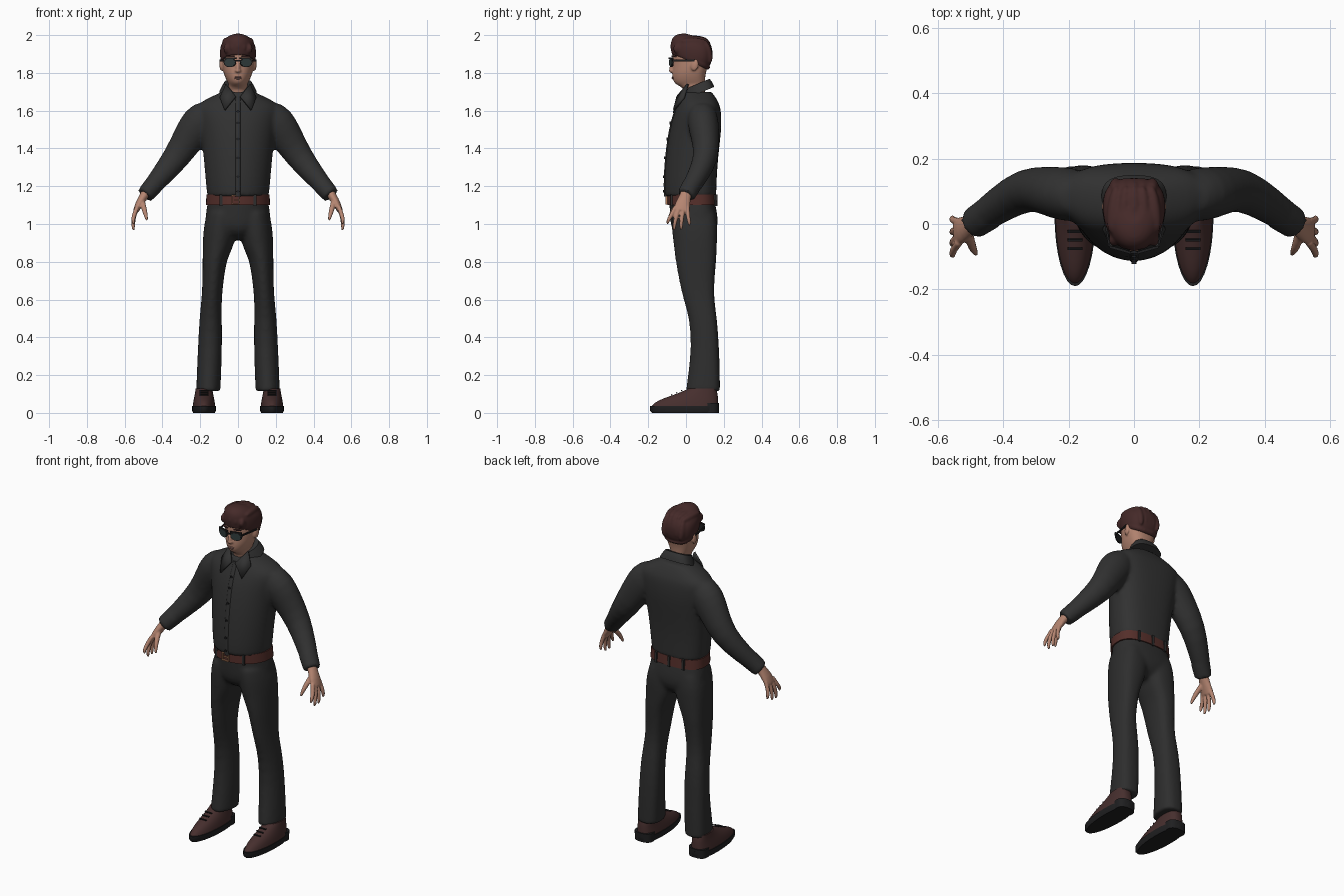
import bpy, bmesh
from math import sin, cos, tau, radians
from mathutils import Vector, Matrix

cube = bpy.data.objects.get("Cube")
if cube:
    bpy.data.objects.remove(cube, do_unlink=True)


def material(name, *rgb):
    m = bpy.data.materials.new(name)
    m.use_nodes = True
    m.diffuse_color = (*rgb, 1)
    m.node_tree.nodes["Principled BSDF"].inputs["Base Color"].default_value = (*rgb, 1)
    return m


SHIRT = material("shirt charcoal", .031, .031, .031)
TROUSER = material("trouser charcoal", .027, .027, .027)
SKIN = material("skin", .46, .235, .165)
LIP = material("lip", .30, .15, .13)
HAIR = material("hair brown", .06, .023, .022)
LEATHER = material("shoe leather", .062, .028, .027)
BELT = material("belt leather", .09, .028, .023)
COPPER = material("buckle copper", .45, .21, .11)
BLACK = material("black", .014, .014, .015)
LENS = material("tinted lens", .03, .045, .045)


def skin_rings(bm, rings):
    """Join rings of points into a closed tube with creased end caps."""
    crease = bm.edges.layers.float.get("crease_edge") or bm.edges.layers.float.new("crease_edge")
    loops = [[bm.verts.new(p) for p in r] for r in rings]
    n = len(loops[0])
    for a, b in zip(loops, loops[1:]):
        for i in range(n):
            j = (i + 1) % n
            bm.faces.new((a[i], a[j], b[j], b[i]))
    for cap in (loops[0], loops[-1]):
        for e in bm.faces.new(cap).edges:
            e[crease] = 1


def stack(bm, stations, x=0, n=24, tilt=0):
    """Level rings: height, front y, back y, half width, optional x; squarer at the back."""
    rings = []
    for z, yf, yb, rx, *cx in stations:
        ox = cx[0] if cx else x
        yc, ring = yf + .6 * (yb - yf), []
        for i in range(n):
            c, s = cos(tau * i / n), sin(tau * i / n)
            p = 1 if s < 0 else .76
            px = rx * abs(c) ** p * (1 if c > 0 else -1)
            py = yc + (yc - yf) * s if s < 0 else yc + (yb - yc) * s ** p
            ring.append((ox + px, py, z + tilt * (py - .04)))
        rings.append(ring)
    skin_rings(bm, rings)


def limb(bm, stations, side=1, n=16):
    """Rings square to a path: x, y, z, thickness, width."""
    pts = [Vector((side * s[0], s[1], s[2])) for s in stations]
    rings = []
    for i, (p, s) in enumerate(zip(pts, stations)):
        t = (pts[min(i + 1, len(pts) - 1)] - pts[max(i - 1, 0)]).normalized()
        v = Vector((0, 1, 0))
        v = (v - t * v.dot(t)).normalized()
        u = v.cross(t)
        rings.append([p + u * s[3] * cos(tau * k / n) + v * s[4] * sin(tau * k / n) for k in range(n)])
    skin_rings(bm, rings)


def place(loc, size, rx=0, rz=0):
    return (Matrix.Translation(loc) @ Matrix.Rotation(rz, 4, "Z")
            @ Matrix.Rotation(rx, 4, "X") @ Matrix.Diagonal((*size, 1)))


def ball(bm, loc, size, rx=0, rz=0):
    bmesh.ops.create_uvsphere(bm, u_segments=16, v_segments=10, radius=1, matrix=place(loc, size, rx, rz))


def box(bm, loc, size, rx=0, rz=0):
    bmesh.ops.create_cube(bm, size=1, matrix=place(loc, size, rx, rz))


def disc(bm, loc, size, rz=0):
    bmesh.ops.create_cone(bm, cap_ends=True, segments=16, radius1=1, radius2=1, depth=1,
                          matrix=place(loc, size, radians(90), rz))


def finish(name, bm, mat, subsurf=0, voxel=0, smooth=4):
    bmesh.ops.recalc_face_normals(bm, faces=bm.faces)
    me = bpy.data.meshes.new(name)
    bm.to_mesh(me)
    bm.free()
    me.materials.append(mat)
    me.polygons.foreach_set("use_smooth", [True] * len(me.polygons))
    me.set_sharp_from_angle(angle=radians(45))
    ob = bpy.data.objects.new(name, me)
    bpy.context.scene.collection.objects.link(ob)
    if subsurf:
        ob.modifiers.new("round", "SUBSURF").levels = subsurf
        ob.modifiers["round"].render_levels = subsurf
    if voxel:
        r = ob.modifiers.new("fuse", "REMESH")
        r.mode, r.voxel_size, r.use_smooth_shade = "VOXEL", voxel, True
        f = ob.modifiers.new("relax", "SMOOTH")
        f.factor, f.iterations = .5, smooth
    return ob


# Shirt: torso and sleeves fused together
CHEST = [(1.145, -.112, .16, .163), (1.2, -.116, .162, .17), (1.3, -.112, .166, .178),
         (1.4, -.103, .176, .188), (1.5, -.087, .188, .202), (1.57, -.07, .188, .218),
         (1.62, -.05, .183, .228), (1.648, -.037, .17, .195), (1.675, -.028, .155, .14),
         (1.70, -.012, .135, .085)]
bm = bmesh.new()
stack(bm, CHEST)
for s in (1, -1):
    limb(bm, [(.16, .085, 1.585, .08, .075), (.205, .09, 1.54, .102, .087), (.262, .102, 1.455, .087, .075),
              (.327, .11, 1.35, .073, .068), (.41, .06, 1.25, .058, .057), (.482, .008, 1.165, .045, .046)], s)
    limb(bm, [(.445, .032, 1.208, .053, .053), (.493, .0, 1.152, .047, .05)], s)
finish("shirt", bm, SHIRT, 1, .011)

# Button placket and buttons
bm = bmesh.new()
stack(bm, [(z, yf - .004, yf + .02, .016) for z, yf, yb, rx in CHEST[:-1]], n=12)
finish("placket", bm, SHIRT, 1)
bm = bmesh.new()
for (z, y, *_), (z2, y2, *_) in zip(CHEST[:7], CHEST[1:7]):
    disc(bm, (0, (y + y2) / 2 - .005, (z + z2) / 2), (.007, .007, .006))
finish("buttons", bm, BLACK)

# Collar stand and pointed leaves
bm = bmesh.new()
stack(bm, [(1.68, -.015, .15, .1), (1.71, -.012, .14, .086), (1.733, -.003, .125, .073)], tilt=.42)
finish("collar_stand", bm, SHIRT, 1)
bm = bmesh.new()
for s in (1, -1):
    leaf = [(.062, .01, 1.74), (.095, -.012, 1.668), (.07, -.064, 1.603), (.012, -.045, 1.675)]
    bm.faces.new([bm.verts.new((s * x, y, z)) for x, y, z in leaf])
ob = finish("collar_leaves", bm, SHIRT)
sol = ob.modifiers.new("thickness", "SOLIDIFY")
sol.thickness, sol.offset = .012, 0

# Trousers: hips and legs fused together
bm = bmesh.new()
stack(bm, [(1.13, -.09, .15, .16), (1.05, -.087, .168, .172), (.99, -.083, .17, .18),
           (.945, -.06, .15, .12), (.915, 0, .11, .05)])
for s in (1, -1):
    stack(bm, [(z, yf, yb, rx, s * x) for z, yf, yb, rx, x in (
        (1.06, -.075, .155, .078, .085), (1, -.08, .167, .088, .092), (.92, -.07, .165, .088, .099),
        (.85, -.062, .162, .074, .113), (.8, -.055, .16, .063, .125), (.7, -.038, .15, .056, .132),
        (.6, -.015, .148, .053, .14), (.5, .018, .165, .06, .145), (.35, .028, .175, .064, .148),
        (.2, .01, .18, .065, .154), (.115, -.002, .18, .064, .157))])
finish("trousers", bm, TROUSER, 1, .011)

# Belt, loops and buckle
bm = bmesh.new()
stack(bm, [(1.1, -.099, .162, .17), (1.156, -.099, .158, .167)], n=40)
finish("belt", bm, BELT)
bm = bmesh.new()
for x, y in ((-.09, -.075), (.09, -.075), (-.09, .154), (0, .16), (.09, .154)):
    box(bm, (x, y, 1.126), (.014, .012, .062))
finish("belt_loops", bm, TROUSER)
bm = bmesh.new()
for d in (-1, 1):
    box(bm, (-.012 + d * .02, -.103, 1.128), (.006, .01, .05))
    box(bm, (-.012, -.103, 1.128 + d * .022), (.046, .01, .006))
box(bm, (-.005, -.104, 1.128), (.03, .008, .005))
finish("buckle", bm, COPPER)

# Shoes, soles and hands
for s, side in ((1, "left"), (-1, "right")):
    bm = bmesh.new()
    stack(bm, [(.03, -.187, .172, .061), (.055, -.17, .172, .058), (.08, -.115, .17, .053),
               (.102, -.045, .168, .048), (.13, .015, .16, .045)], s * .18)
    finish(side + "_shoe", bm, LEATHER, 1)
    bm = bmesh.new()
    for k in range(3):
        box(bm, (s * .18, -.075 + k * .026, .096 + k * .011), (.045, .006, .006), .4)
    finish(side + "_laces", bm, BLACK)
    bm = bmesh.new()
    stack(bm, [(0, -.178, .17, .058), (.012, -.19, .176, .063), (.036, -.19, .176, .063)], s * .18, 32)
    stack(bm, [(0, .07, .174, .055), (.052, .07, .176, .056)], s * .18)
    finish(side + "_sole", bm, BLACK)

    bm = bmesh.new()
    limb(bm, [(.475, .01, 1.185, .026, .03), (.50, -.005, 1.145, .024, .031),
              (.525, -.018, 1.105, .021, .042), (.541, -.025, 1.068, .015, .043)], s)
    for base, tip, low in ((-.056, -.097, 1.0), (-.035, -.063, .968), (-.012, -.026, .97), (.008, .018, .992)):
        mid = (base + tip) / 2
        limb(bm, [(.534, base, 1.09, .013, .012), (.553, mid - .003, 1.04, .0125, .012),
                  (.556, tip, low + .018, .011, .0105), (.552, tip, low, .006, .006)], s, 10)
    limb(bm, [(.508, -.015, 1.13, .014, .016), (.50, -.055, 1.09, .016, .015),
              (.49, -.08, 1.055, .013, .012), (.482, -.092, 1.02, .007, .007)], s, 10)
    finish(side + "_hand", bm, SKIN, 1, .005, 2)

# Head with neck, nose and ears
bm = bmesh.new()
stack(bm, [(1.66, -.005, .1, .058), (1.72, -.008, .1, .055), (1.736, -.05, .1, .047), (1.752, -.068, .1, .057),
           (1.78, -.074, .102, .07), (1.81, -.074, .108, .08), (1.85, -.07, .12, .086),
           (1.9, -.077, .125, .088), (1.95, -.06, .118, .078), (1.98, -.02, .08, .04)])
ball(bm, (0, -.074, 1.83), (.012, .014, .032), -.25)
ball(bm, (0, -.077, 1.811), (.017, .014, .009))
for s in (1, -1):
    ball(bm, (s * .088, .045, 1.842), (.01, .022, .033), -.15, s * -.25)
finish("head", bm, SKIN, 1, .0055, 2)
bm = bmesh.new()
ball(bm, (0, -.07, 1.777), (.022, .007, .004))
ball(bm, (0, -.069, 1.77), (.018, .007, .004))
finish("lips", bm, LIP)

# Hair cap with swept locks and brows
bm = bmesh.new()
stack(bm, [(1.85, -.072, .118, .086), (1.87, -.08, .13, .094)], tilt=-.45)
stack(bm, [(1.862, -.075, .125, .09), (1.885, -.082, .136, .096), (1.915, -.083, .141, .097),
           (1.945, -.078, .142, .094), (1.972, -.058, .135, .078), (1.988, -.03, .115, .055),
           (1.996, 0, .08, .03)], tilt=-.3)
for x in (-.062, -.03, 0, .03, .062):
    h = 1.978 - 3.5 * x * x
    ball(bm, (x, .045, h), (.02, .075, .021), -.05, x * 2)
    ball(bm, (x * .9, .115, 1.925 - abs(x) * .3), (.02, .024, .06), .2)
    ball(bm, (x * .9, -.055 + abs(x) * .25, 1.94 - abs(x) * .2), (.02, .03, .03), .5, x * 6)
finish("hair", bm, HAIR, 1, .006, 4)
bm = bmesh.new()
for s in (1, -1):
    box(bm, (s * .04, -.063, 1.888), (.042, .012, .006), 0, s * .35)
finish("eyebrows", bm, HAIR)

# Sunglasses
frame, lens = bmesh.new(), bmesh.new()
for s in (1, -1):
    disc(frame, (s * .043, -.077, 1.856), (.034, .026, .006), s * .28)
    disc(lens, (s * .042, -.0805, 1.855), (.029, .021, .005), s * .28)
    box(frame, (s * .042, -.079, 1.877), (.068, .008, .009), 0, s * .28)
    box(frame, (s * .085, -.012, 1.866), (.006, .118, .009), 0, s * -.17)
box(frame, (0, -.086, 1.864), (.024, .007, .007))
finish("glasses_frame", frame, BLACK)
finish("glasses_lenses", lens, LENS)
